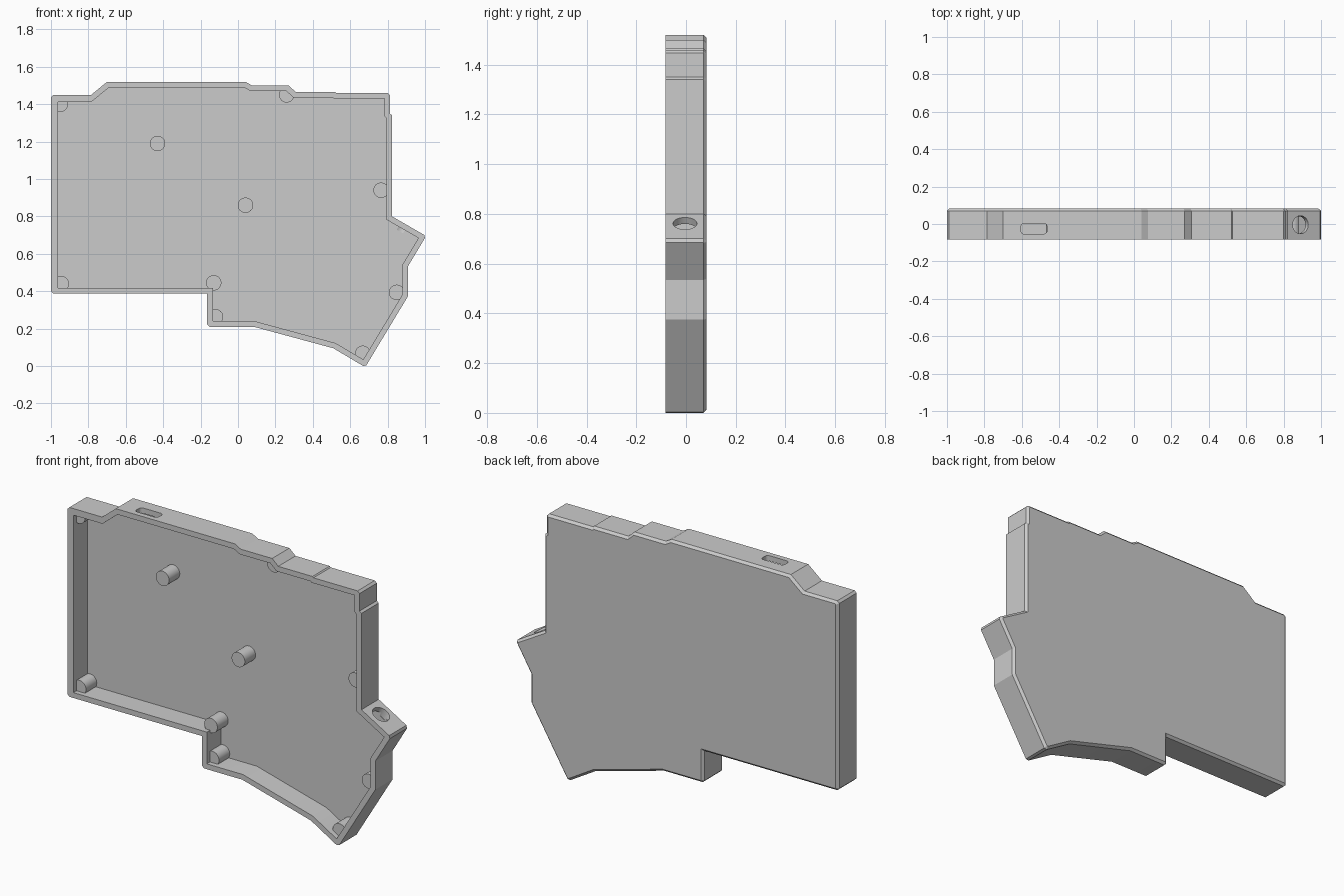
import bpy, bmesh, math
from mathutils import Vector, Matrix

if "Cube" in bpy.data.objects:
    bpy.data.objects.remove(bpy.data.objects["Cube"])

FRONT, BACK, FLOOR, CHAMFER = -0.083, 0.083, 0.04, 0.013

# outline in x,z, clockwise seen from the front
OUTLINE = [Vector(p) for p in [
    (-1, .388), (-1, 1.45), (-.785, 1.45), (-.70, 1.52), (.04, 1.52),
    (.075, 1.50), (.27, 1.50), (.308, 1.466), (.52, 1.466), (.526, 1.46),
    (.812, 1.46), (.812, 1.35), (.824, 1.34), (.824, .80), (1.006, .695),
    (.91, .535), (.91, .375), (.68, -.006), (.51, .095), (.085, .21),
    (-.165, .21), (-.165, .388)]]
WALLS = [.037, .037] + [.03] * (len(OUTLINE) - 2)


def inset(pts, dist):
    """Move every edge inward by its own distance and re-intersect."""
    out = []
    for i, p in enumerate(pts):
        d0 = (p - pts[i - 1]).normalized()
        d1 = (pts[(i + 1) % len(pts)] - p).normalized()
        n0, n1 = Vector((d0.y, -d0.x)), Vector((d1.y, -d1.x))
        a, b = dist[i - 1], dist[i]
        det = n0.x * n1.y - n0.y * n1.x
        out.append(p + Vector(((a * n1.y - b * n0.y) / det,
                               (n0.x * b - n1.x * a) / det)))
    return out


def cut_corners(pts, size):
    """Trim the sharp convex corners."""
    out = []
    for i, p in enumerate(pts):
        d0 = (p - pts[i - 1]).normalized()
        d1 = (pts[(i + 1) % len(pts)] - p).normalized()
        if d0.x * d1.y - d0.y * d1.x < -.85:
            out += [p - d0 * size, p + d1 * size]
        else:
            out.append(p)
    return out


def finish(name, bm):
    bmesh.ops.recalc_face_normals(bm, faces=bm.faces)
    me = bpy.data.meshes.new(name)
    bm.to_mesh(me)
    bm.free()
    ob = bpy.data.objects.new(name, me)
    bpy.context.collection.objects.link(ob)
    return ob


def loft(name, rings):
    """Closed solid through (points, y) rings."""
    bm = bmesh.new()
    vs = [[bm.verts.new((p.x, y, p.y)) for p in pts] for pts, y in rings]
    bm.faces.new(vs[0])
    bm.faces.new(vs[-1])
    for a, b in zip(vs, vs[1:]):
        for i in range(len(a)):
            bm.faces.new((a[i - 1], a[i], b[i], b[i - 1]))
    return finish(name, bm)


def cylinder(name, center, axis, radius, length):
    bm = bmesh.new()
    rot = Vector(axis).to_track_quat('Z', 'Y').to_matrix().to_4x4()
    bmesh.ops.create_cone(bm, cap_ends=True, segments=40, radius1=radius, radius2=radius,
                          depth=length, matrix=Matrix.Translation(center) @ rot)
    return finish(name, bm)


def boolean(target, tool, operation):
    tool.hide_render = True
    mod = target.modifiers.new("bool", 'BOOLEAN')
    mod.operation, mod.solver, mod.object = operation, 'EXACT', tool
    bpy.context.view_layer.objects.active = target
    bpy.ops.object.modifier_apply(modifier=mod.name)
    bpy.data.objects.remove(tool)


# tray body with chamfered back edge
outer = cut_corners(OUTLINE, .012)
case = loft("case_tray", [(outer, FRONT), (outer, BACK - CHAMFER),
                          (inset(outer, [CHAMFER] * len(outer)), BACK)])

# open cavity
inner = inset(OUTLINE, WALLS)
boolean(case, loft("cavity_cutter", [(inner, FRONT - .1), (inner, FLOOR)]), 'DIFFERENCE')

# round cable hole in the slanted shoulder
edge = (OUTLINE[14] - OUTLINE[13]).normalized()
boolean(case, cylinder("hole_cutter", (.888, -.004, .758), (-edge.y, 0, edge.x), .048, .09),
        'DIFFERENCE')

# rounded slot in the top wall
bm = bmesh.new()
bmesh.ops.create_cube(bm, size=1, matrix=Matrix.Translation((-.535, -.025, 1.52))
                      @ Matrix.Diagonal((.14, .056, .1, 1)))
upright = [e for e in bm.edges if abs(e.verts[0].co.z - e.verts[1].co.z) > .05]
bmesh.ops.bevel(bm, geom=upright, offset=.018, segments=5, profile=.5, affect='EDGES')
boolean(case, finish("slot_cutter", bm), 'DIFFERENCE')

# support posts standing on the floor
POSTS = [(-.43, 1.19), (.04, .86), (.765, .94), (.26, 1.45), (-.95, 1.40),
         (-.945, .44), (-.13, .445), (-.12, .263), (.848, .394), (.667, .068)]
for x, z in POSTS:
    boolean(case, cylinder("post", (x, .002, z), (0, 1, 0), .041, .114), 'UNION')

bpy.ops.object.select_all(action='DESELECT')
case.select_set(True)
bpy.context.view_layer.objects.active = case
bpy.ops.object.shade_smooth_by_angle(angle=math.radians(20))
